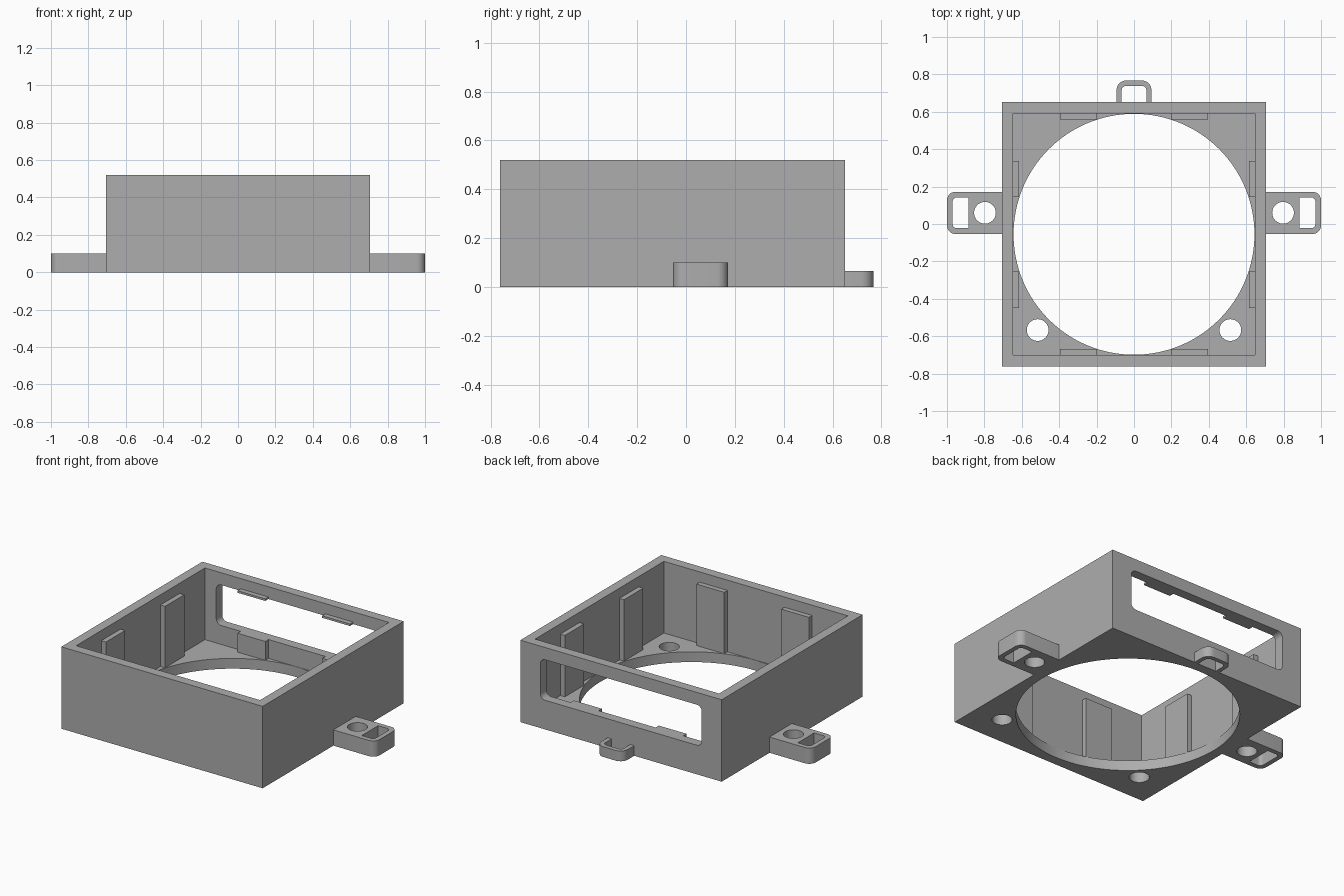
import bpy, bmesh
from math import cos, sin, pi, radians

if "Cube" in bpy.data.objects:
    bpy.data.objects.remove(bpy.data.objects["Cube"])

grey = bpy.data.materials.new("plain grey")
grey.use_nodes = True
grey.diffuse_color = (0.42, 0.42, 0.42, 1)
grey.node_tree.nodes["Principled BSDF"].inputs["Base Color"].default_value = grey.diffuse_color


def circle(x, y, r, n=48):
    return [(x + r * cos(2 * pi * i / n), y + r * sin(2 * pi * i / n)) for i in range(n)]


def rect(x0, x1, y0, y1, radii=(0, 0, 0, 0)):
    """Rectangle outline; radii run counter-clockwise from the lower x, lower y corner."""
    pts = []
    corners = [(x0, y0, 1, 1), (x1, y0, -1, 1), (x1, y1, -1, -1), (x0, y1, 1, -1)]
    for k, ((x, y, sx, sy), r) in enumerate(zip(corners, radii)):
        if r == 0:
            pts.append((x, y))
            continue
        for i in range(9):
            a = pi + k * pi / 2 + i * pi / 16
            pts.append((x + sx * r + r * cos(a), y + sy * r + r * sin(a)))
    return pts


def prism(name, outline, z0, z1, side=1, upright=False):
    """Extrude an outline; side mirrors it in x, upright stands it to run along y."""
    bm = bmesh.new()
    face = bm.faces.new([bm.verts.new((side * x, y, z0)) for x, y in outline])
    top = bmesh.ops.extrude_face_region(bm, geom=[face])["geom"]
    bmesh.ops.translate(bm, vec=(0, 0, z1 - z0),
                        verts=[v for v in top if isinstance(v, bmesh.types.BMVert)])
    if upright:
        for v in bm.verts:
            v.co = (v.co.x, v.co.z, v.co.y)
    bmesh.ops.recalc_face_normals(bm, faces=bm.faces)
    mesh = bpy.data.meshes.new(name)
    bm.to_mesh(mesh)
    bm.free()
    mesh.materials.append(grey)
    obj = bpy.data.objects.new(name, mesh)
    bpy.context.collection.objects.link(obj)
    return obj


def activate(obj):
    bpy.ops.object.select_all(action="DESELECT")
    obj.select_set(True)
    bpy.context.view_layer.objects.active = obj


def cut(obj, *cutters):
    for c in cutters:
        mod = obj.modifiers.new("cut", "BOOLEAN")
        mod.operation, mod.solver, mod.object = "DIFFERENCE", "EXACT", c
        activate(obj)
        bpy.ops.object.modifier_apply(modifier=mod.name)
        bpy.data.objects.remove(c)


def window_cutter():
    return prism("window_cutter", rect(-0.567, 0.567, 0.185, 0.442, [0.035] * 4),
                 0.5, 0.8, upright=True)


# Overall sizes
HALF, INNER, MID, HEIGHT, FLOOR = 0.707, 0.646, -0.055, 0.52, 0.065
RIB_TOP, RIB = 0.455, 0.032
parts = []

# Open housing with a round floor opening, two screw holes and a back window
housing = prism("housing", rect(-HALF, HALF, MID - HALF, MID + HALF), 0, HEIGHT)
cut(housing,
    prism("cavity", rect(-INNER, INNER, MID - INNER, MID + INNER), FLOOR, 1),
    prism("opening", circle(0, MID, INNER - 0.002, 128), -1, 0.3),
    prism("screw_left", circle(0.515, -0.567, 0.058), -1, 0.3),
    prism("screw_right", circle(-0.515, -0.567, 0.058), -1, 0.3),
    window_cutter())
parts.append(housing)

# Locating ribs on the four inner walls
for s, label in ((1, "left"), (-1, "right")):
    for end, y0, y1 in (("front", MID - 0.393, MID - 0.2), ("back", MID + 0.2, MID + 0.393)):
        parts.append(prism(f"{label}_wall_rib_{end}", rect(INNER - RIB, INNER, y0, y1),
                           FLOOR, RIB_TOP, s))
    parts.append(prism(f"front_wall_rib_{label}",
                       rect(0.2, 0.395, MID - INNER, MID - INNER + RIB), FLOOR, RIB_TOP, s))
    back = prism(f"back_wall_rib_{label}",
                 rect(0.2, 0.395, MID + INNER - RIB, MID + INNER), FLOOR, RIB_TOP, s)
    cut(back, window_cutter())
    parts.append(back)

    # Side mounting ear with a screw hole and a strap slot
    ear = prism(f"{label}_ear", rect(HALF, 1, -0.053, 0.172, (0, 0.045, 0.045, 0)), 0, 0.1, s)
    cut(ear,
        prism("ear_hole", circle(0.797, 0.06, 0.058), -1, 1, s),
        prism("ear_slot", rect(0.885, 0.97, -0.022, 0.142, (0, 0.022, 0.022, 0)), -1, 1, s))
    parts.append(ear)

# Cable loop on the back wall
BACK = MID + HALF
loop = prism("back_loop", rect(-0.093, 0.093, BACK, 0.767, (0, 0, 0.05, 0.05)), 0, FLOOR)
cut(loop, prism("loop_hole", rect(-0.066, 0.066, BACK - 0.1, 0.739, (0, 0, 0.025, 0.025)), -1, 1))
parts.append(loop)

# Smooth the round walls, keep the edges crisp
for p in parts:
    activate(p)
    bpy.ops.object.shade_smooth_by_angle(angle=radians(30))
